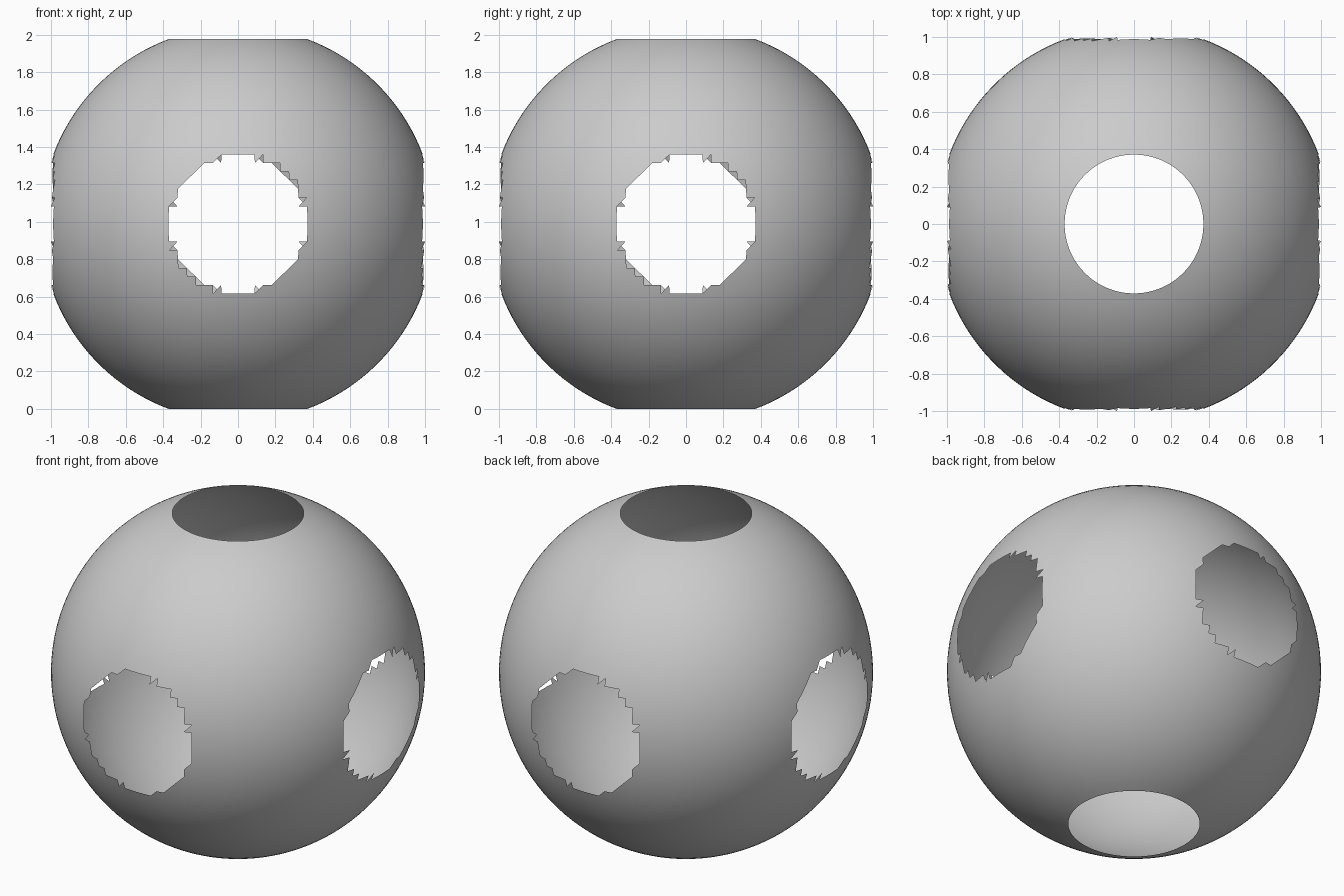
import bpy, bmesh
from math import sin, cos, pi

if "Cube" in bpy.data.objects:
    bpy.data.objects.remove(bpy.data.objects["Cube"], do_unlink=True)

RADIUS = 1.0557
SEGMENTS, RINGS, CAP = 140, 70, 8      # CAP rings are left open at each pole
STEP = pi / RINGS
HALF_HEIGHT = RADIUS * cos(CAP * STEP)
CUT = 0.9365 * RADIUS                  # faces beyond this along any axis are opened

# Flat grey material
grey = bpy.data.materials.new("grey")
grey.use_nodes = True
colour = (0.6, 0.6, 0.6, 1)
grey.diffuse_color = colour
grey.node_tree.nodes["Principled BSDF"].inputs["Base Color"].default_value = colour

# Thin spherical shell, as a triangulated latitude and longitude grid
bm = bmesh.new()
rows = []
for j in range(CAP, RINGS - CAP + 1):
    lat = j * STEP - pi / 2
    rows.append([bm.verts.new((RADIUS * cos(lat) * cos(i * STEP),
                               RADIUS * cos(lat) * sin(i * STEP),
                               RADIUS * sin(lat))) for i in range(SEGMENTS)])
for low, high in zip(rows, rows[1:]):
    for i in range(SEGMENTS):
        k = (i + 1) % SEGMENTS
        bm.faces.new((low[i], low[k], high[k]))
        bm.faces.new((low[i], high[k], high[i]))

# Ragged round openings on the four sides
opened = [f for f in bm.faces
          if max(abs(c) for c in f.calc_center_median()) > CUT]
bmesh.ops.delete(bm, geom=opened, context='FACES')
bmesh.ops.translate(bm, verts=bm.verts, vec=(0, 0, HALF_HEIGHT))
for f in bm.faces:
    f.smooth = True

mesh = bpy.data.meshes.new("sphere_shell")
bm.to_mesh(mesh)
bm.free()
mesh.materials.append(grey)
shell = bpy.data.objects.new("sphere_shell", mesh)
bpy.context.collection.objects.link(shell)
